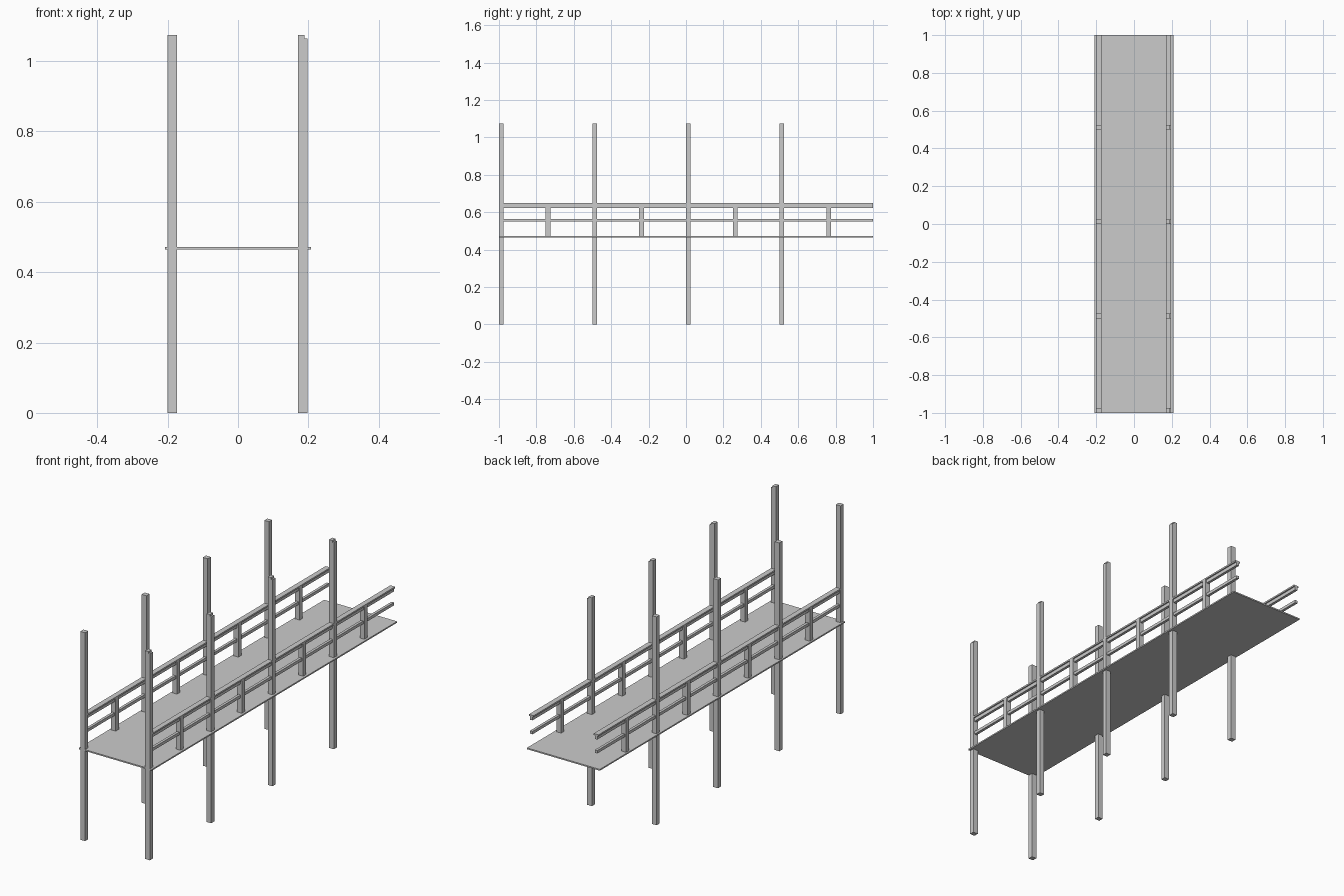
import bpy
import bmesh

cube = bpy.data.objects.get("Cube")
if cube:
    bpy.data.objects.remove(cube, do_unlink=True)

grey = bpy.data.materials.new("plain_grey")
grey.use_nodes = True
colour = (0.6, 0.6, 0.6, 1)
grey.diffuse_color = colour
grey.node_tree.nodes["Principled BSDF"].inputs["Base Color"].default_value = colour


def prism(name, profile, y0, y1):
    """Extrude a closed x-z outline along y."""
    bm = bmesh.new()
    face = bm.faces.new([bm.verts.new((x, y0, z)) for x, z in profile])
    grown = bmesh.ops.extrude_face_region(bm, geom=[face])["geom"]
    moved = [v for v in grown if isinstance(v, bmesh.types.BMVert)]
    bmesh.ops.translate(bm, verts=moved, vec=(0, y1 - y0, 0))
    bmesh.ops.recalc_face_normals(bm, faces=bm.faces)
    mesh = bpy.data.meshes.new(name)
    bm.to_mesh(mesh)
    bm.free()
    mesh.materials.append(grey)
    obj = bpy.data.objects.new(name, mesh)
    bpy.context.collection.objects.link(obj)
    return obj


def box(name, x0, x1, y0, y1, z0, z1):
    return prism(name, [(x0, z0), (x1, z0), (x1, z1), (x0, z1)], y0, y1)


DECK_TOP = 0.472
POST = 0.025
TOP = 1.075

# Walkway deck
box("deck", -0.208, 0.208, -1, 1, 0.465, DECK_TOP)

for side, x0, x1 in (("right", -0.2, -0.173), ("left", 0.17, 0.197)):
    mid = (x0 + x1) / 2

    for i in range(4):
        y = -1 + i * 0.5
        # Tall posts, with a small step in the top of the left row
        outline = [(x0, 0), (x1, 0), (x1, TOP), (x0, TOP)]
        if side == "left":
            outline[2:3] = [(x1, TOP - 0.01), (x1 - 0.008, TOP - 0.01), (x1 - 0.008, TOP)]
        prism(f"{side}_post_{i + 1}", outline, y, y + POST)
        # Short uprights between the posts
        box(f"{side}_upright_{i + 1}", x0, x1, y + 0.25, y + 0.25 + POST, DECK_TOP, 0.64)

    # Handrail cap, board beneath it and middle rail
    box(f"{side}_handrail_cap", x0, x1, -0.99, 1, 0.64, 0.648)
    box(f"{side}_handrail_board", mid - 0.007, mid + 0.007, -0.99, 1, 0.622, 0.64)
    box(f"{side}_middle_rail", mid - 0.007, mid + 0.007, -0.99, 1, 0.55, 0.565)
